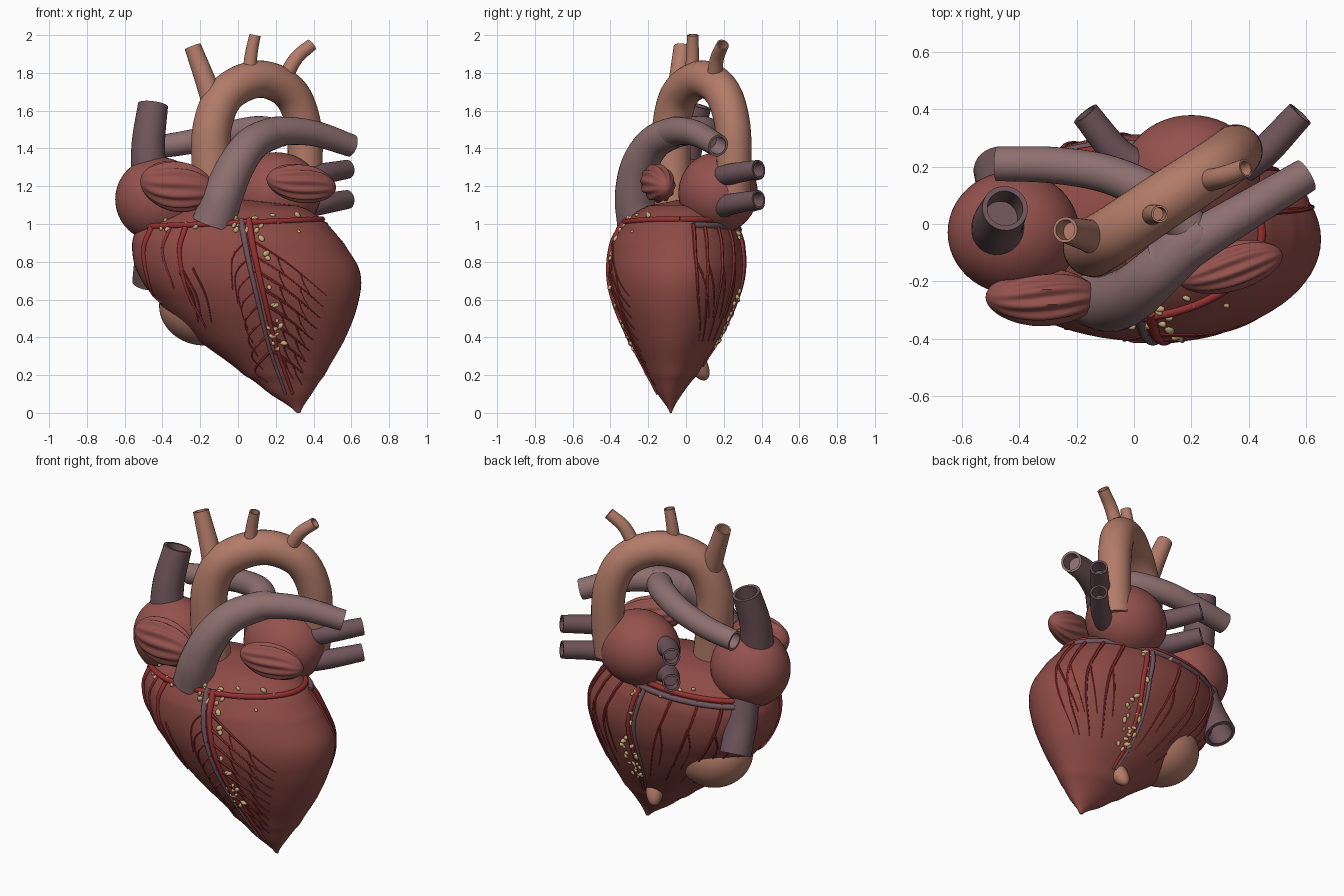
import bpy, bmesh, math, random
from mathutils import Vector, Matrix, Euler

if "Cube" in bpy.data.objects:
    bpy.data.objects.remove(bpy.data.objects["Cube"])
random.seed(4)

def mat(name, c):
    m = bpy.data.materials.new(name)
    m.diffuse_color = (*c, 1)
    m.use_nodes = True
    m.node_tree.nodes["Principled BSDF"].inputs["Base Color"].default_value = m.diffuse_color
    return m
MUSCLE = mat("muscle", (.27, .07, .06))
ATRIUM = mat("atrium", (.30, .085, .075))
AORTA = mat("aorta", (.45, .20, .14))
PULM = mat("pulmonary", (.27, .16, .16))
VEIN = mat("vein", (.16, .09, .105))
RED = mat("coronary_red", (.30, .03, .03))
FAT = mat("fat", (.58, .42, .20))

def finish(bm, name, m):
    bmesh.ops.recalc_face_normals(bm, faces=bm.faces)
    me = bpy.data.meshes.new(name)
    bm.to_mesh(me)
    bm.free()
    ob = bpy.data.objects.new(name, me)
    bpy.context.collection.objects.link(ob)
    me.materials.append(m)
    me.shade_smooth()
    bpy.context.view_layer.objects.active = ob
    ob.select_set(True)
    bpy.ops.object.shade_smooth_by_angle(angle=math.radians(50))
    ob.select_set(False)
    return ob

def cr(a, b, c, d, t):
    return .5 * (2*b + (c - a)*t + (2*a - 5*b + 4*c - d)*t*t + (3*b - a - 3*c + d)*t**3)

def spline(pts, n):
    P = [Vector(p) for p in pts]
    P = [2*P[0] - P[1]] + P + [2*P[-1] - P[-2]]
    return [cr(*P[i:i+4], k/n) for i in range(len(P) - 3) for k in range(n)] + [P[-2]]

def bridge(bm, rings):
    for a, b in zip(rings, rings[1:]):
        for i in range(len(a)):
            j = (i + 1) % len(a)
            bm.faces.new((a[i], a[j], b[j], b[i]))

# swept tube; open ends get a wall rim and a recessed bore
def sweep(bm, path, r0, r1, sides=24, bore=False):
    n, rings, nrm = len(path), [], None
    def ring(p, t, r):
        u = nrm.normalized()
        v = t.cross(u)
        return [bm.verts.new(p + r*(math.cos(a)*u + math.sin(a)*v))
                for a in (2*math.pi*i/sides for i in range(sides))]
    for i, p in enumerate(path):
        t = (path[min(i+1, n-1)] - path[max(i-1, 0)]).normalized()
        nrm = t.orthogonal() if nrm is None else nrm - t*nrm.dot(t)
        rings.append(ring(p, t, r0 + (r1 - r0)*i/(n-1)))
    if bore:
        rings += [ring(p, t, r1*.78), ring(p - t*r1*1.6, t, r1*.74)]
    bridge(bm, rings)
    bm.faces.new(rings[0])
    bm.faces.new(rings[-1])

def tube(name, pts, r0, r1, m, bore=True, n=10):
    bm = bmesh.new()
    sweep(bm, spline(pts, n), r0, r1, 28, bore)
    return finish(bm, name, m)

# ventricle profile: z, x min, x max, y min, y max
PROF = [(.0, .31, .33, -.085, -.075), (.1, .17, .39, -.15, -.02), (.2, .03, .46, -.205, .06),
        (.4, -.23, .57, -.305, .18), (.6, -.43, .64, -.385, .27), (.75, -.535, .645, -.41, .31),
        (.9, -.56, .56, -.39, .305), (1.0, -.52, .475, -.335, .265), (1.06, -.42, .40, -.27, .21),
        (1.10, -.30, .30, -.19, .15), (1.13, -.02, .02, -.03, .01)]

def section(z):
    i = max(k for k in range(len(PROF) - 1) if PROF[k][0] <= z or k == 0)
    t = (z - PROF[i][0]) / (PROF[i+1][0] - PROF[i][0])
    g = lambda k: PROF[max(0, min(len(PROF)-1, k))]
    return [cr(g(i-1)[c], g(i)[c], g(i+1)[c], g(i+2)[c], t) for c in range(1, 5)]

def skin(ang, z):
    x0, x1, y0, y1 = section(z)
    return Vector(((x0+x1)/2 + (x1-x0)/2*math.cos(ang), (y0+y1)/2 + (y1-y0)/2*math.sin(ang), z))

def on_front(x, z):
    x0, x1, _, _ = section(z)
    f = max(-.995, min(.995, (2*x - x0 - x1) / (x1 - x0)))
    return skin(-math.acos(f), z)

def on_back(f, z):
    return skin(math.acos(f), z)

bm = bmesh.new()
rings = []
for k in range(70):
    z = 1.13 * k / 69
    rings.append([bm.verts.new(skin(2*math.pi*i/72, z)) for i in range(72)])
bridge(bm, rings)
bm.faces.new(rings[0])
bm.faces.new(rings[-1])
finish(bm, "ventricles", MUSCLE)

def blob(name, c, r, m, rot=(0, 0, 0), flutes=0):
    bm = bmesh.new()
    bmesh.ops.create_uvsphere(bm, u_segments=72 if flutes else 48, v_segments=32, radius=1)
    for v in bm.verts:
        if flutes:  # wrinkled auricle: twisted ridges around the long axis
            k = 1 + .08*math.sin(flutes*math.atan2(v.co.y, v.co.x) + 3*v.co.z) * (1 - v.co.z**2)
            v.co = Vector((v.co.z, v.co.x*k, v.co.y*k))
        v.co = Vector(c) + Euler(rot).to_matrix() @ Vector([a*b for a, b in zip(v.co, r)])
    return finish(bm, name, m)

# atria, auricles and pale underside
blob("right_atrium", (-.42, -.03, 1.13), (.23, .215, .225), ATRIUM)
blob("left_atrium", (.2, .17, 1.165), (.24, .21, .215), ATRIUM)
blob("right_auricle", (-.32, -.255, 1.2), (.2, .095, .125), ATRIUM, (0, .2, 0), 11)
blob("left_auricle", (.335, -.15, 1.215), (.19, .08, .095), ATRIUM, (0, .15, .25), 11)
blob("lower_surface", (-.2, .0, .55), (.22, .2, .19), AORTA, (0, .3, 0))
blob("lower_surface_rear", (.17, .06, .26), (.05, .05, .1), AORTA, (.5, .3, 0))

# aorta and its arch branches
tube("aorta", [(-.11, -.08, 1.0), (-.14, -.08, 1.3), (-.135, -.075, 1.52), (-.06, -.03, 1.69), (.11, .085, 1.767),
               (.27, .19, 1.70), (.345, .245, 1.53), (.355, .255, 1.3), (.34, .25, 1.12)], .108, .09, AORTA, False)
tube("arch_branch_right", [(-.13, -.05, 1.64), (-.18, -.035, 1.78), (-.24, -.02, 1.94)], .062, .045, AORTA)
tube("arch_branch_middle", [(.06, .03, 1.8), (.07, .035, 1.9), (.09, .035, 2.0)], .037, .03, AORTA)
tube("arch_branch_left", [(.25, .15, 1.78), (.31, .165, 1.88), (.39, .195, 1.95)], .04, .033, AORTA)

# pulmonary trunk and arteries
tube("pulmonary_trunk", [(-.13, -.25, 1.0), (-.08, -.27, 1.15), (-.01, -.245, 1.31), (.08, -.17, 1.43),
                         (.2, -.06, 1.485), (.24, -.02, 1.485)], .115, .075, PULM, False)
tube("left_pulmonary_artery", [(.1, -.14, 1.45), (.22, -.06, 1.49), (.4, .05, 1.48), (.6, .17, 1.415)], .085, .06, PULM)
tube("right_pulmonary_artery", [(.22, -.05, 1.48), (.1, .08, 1.50), (-.08, .17, 1.47), (-.28, .205, 1.43),
                                (-.48, .21, 1.40)], .075, .06, PULM)

# great veins and pulmonary veins
tube("upper_vena_cava", [(-.47, -.03, 1.2), (-.475, .0, 1.42), (-.45, .055, 1.63)], .098, .08, VEIN)
tube("lower_vena_cava", [(-.44, .06, 1.0), (-.455, .11, .85), (-.47, .19, .69)], .09, .09, VEIN)
for tag, dz in (("upper", 0), ("lower", -.16)):
    tube("left_vein_" + tag, [(.3, .16, 1.24+dz), (.44, .24, 1.265+dz), (.58, .385, 1.29+dz)], .062, .05, VEIN)
    tube("right_vein_" + tag, [(.08, .17, 1.22+dz), (-.05, .24, 1.25+dz), (-.17, .385, 1.285+dz)], .062, .05, VEIN)

# coronary vessels laid on the ventricle surface
def vessels(name, lines, m, sides=8):
    bm = bmesh.new()
    for fn, pts, r0, r1 in lines:
        flat = spline([(a, z, 0) for a, z in pts], 12)
        sweep(bm, [fn(p.x, p.y) for p in flat], r0, r1, sides)
    return finish(bm, name, m)

groove = [(2*math.pi*k/24, 1.005 + .02*math.cos(2*math.pi*k/24)) for k in range(25)]
LAD = [(.055, 1.02), (.085, .85), (.13, .65), (.2, .36), (.29, .1)]
PDA = [(.3, 1.0), (.22, .75), (.1, .5), (.0, .25)]
main = [(skin, groove, .016, .016), (on_front, LAD, .02, .008), (on_back, PDA, .017, .007),
        (on_front, [(-.28, .98), (-.31, .85), (-.27, .65), (-.17, .45)], .016, .005),
        (on_front, [(-.46, .98), (-.5, .85), (-.46, .65), (-.4, .58)], .017, .006),
        (on_front, [(-.36, .98), (-.4, .85), (-.34, .66)], .01, .004)]
vessels("coronary_arteries", main, RED, 12)
vessels("coronary_veins", [(on_front, [(x - .038, z) for x, z in LAD], .018, .007),
                           (on_back, [(f - .07, z) for f, z in PDA], .015, .006),
                           (skin, [(a, z - .03) for a, z in groove[1:12]], .017, .017)], VEIN, 12)
twigs = []
for k in range(8):
    z = .92 - .085*k
    x = .07 + .2*(.92 - z)
    L = .40 - .035*k
    twigs.append((on_front, [(x, z), (x + L*.5, z - L*.33), (x + L, z - L*.75)], .009, .003))
    for q in (.35, .65):
        twigs.append((on_front, [(x + L*q, z - L*q*.68), (x + L*q + .02, z - L*q*.68 - .06),
                                 (x + L*q + .05, z - L*q*.68 - .11)], .005, .002))
    twigs.append((on_front, [(x - .02, z), (x - .1, z - .1), (x - .1 + .01*k, z - .27 + .015*k)], .008, .003))
for x in (-.31, -.29, -.24):
    twigs.append((on_front, [(x, .84 + x*.3), (x + .07, .62), (x + .1, .48)], .006, .003))
for f in (-.9, -.7, -.45, -.15, .55, .75, .9, .97):
    twigs.append((on_back, [(f, 1.0), (f*.97 + .02, .8), (f*.93 + .02, .58), (f*.85, .38)], .012, .003))
    twigs.append((on_back, [(f*.97 + .02, .8), (f*.97 - .06, .66), (f*.9 - .09, .5)], .007, .003))
vessels("coronary_twigs", twigs, RED, 6)

# fat beads along the grooves
bm = bmesh.new()
spots = [on_front(.08 + .2*(1 - z) + random.uniform(-.03, .05), z)
         for z in [random.uniform(.3, .98) for _ in range(16)]]
spots += [on_front(random.gauss(.03, .05), random.uniform(.94, 1.03)) for _ in range(14)]
spots += [on_front(random.uniform(-.42, .4), random.uniform(.95, 1.05)) for _ in range(14)]
spots += [on_back(.35 - .4*(1 - z) + random.uniform(-.1, .1), z)
          for z in [random.uniform(.35, .95) for _ in range(26)]]
spots += [on_back(random.uniform(-.7, .7), random.uniform(.96, 1.04)) for _ in range(8)]
for p in spots:
    s = random.uniform(.011, .02)
    M = Matrix.Translation(p) @ Euler([random.uniform(0, 3) for _ in range(3)]).to_matrix().to_4x4()
    bmesh.ops.create_icosphere(bm, subdivisions=2, radius=s, matrix=M @ Matrix.Diagonal((1.2, .8, .7, 1)))
finish(bm, "fat_beads", FAT)
